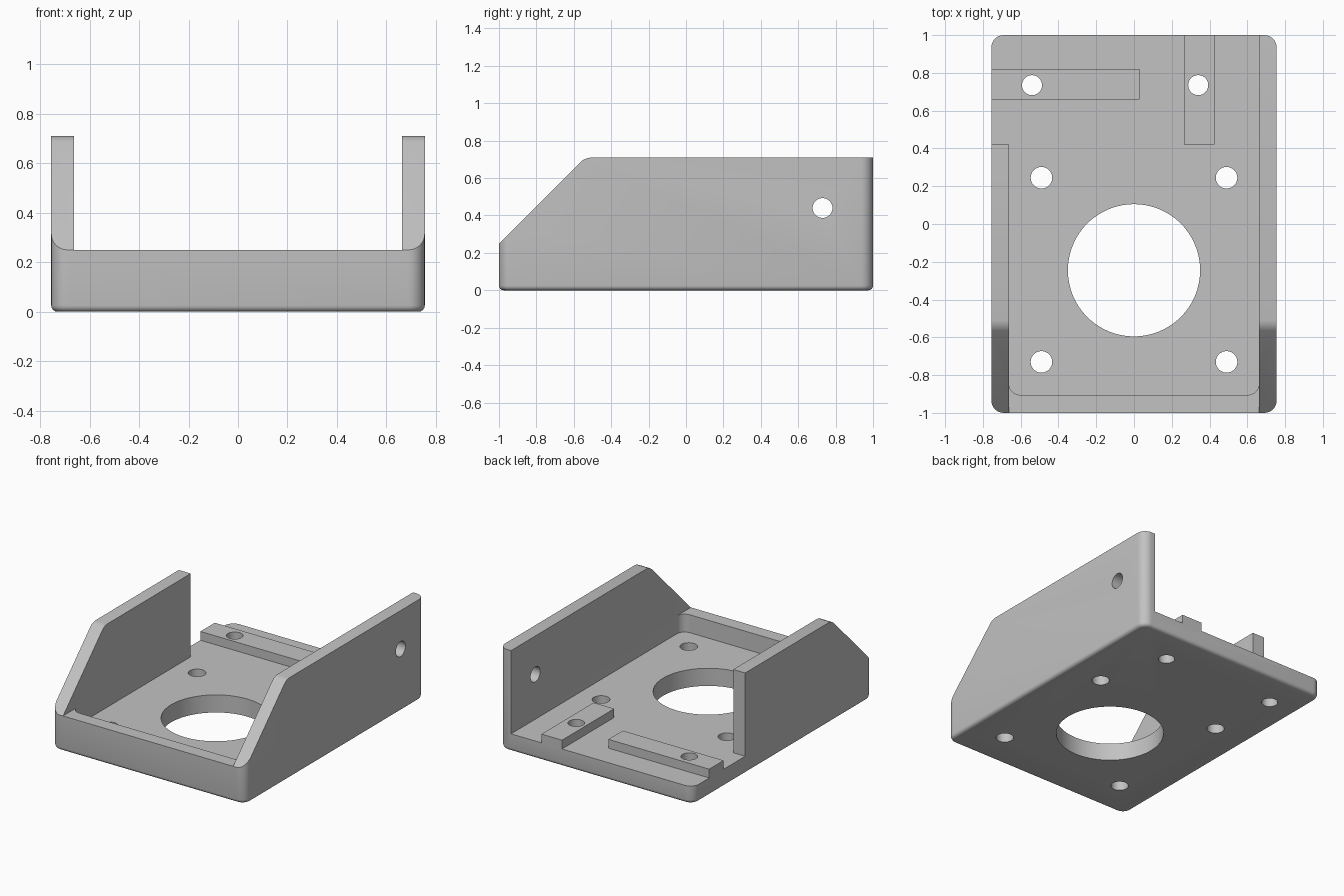
import bpy, bmesh, math
from mathutils import Vector

if "Cube" in bpy.data.objects:
    bpy.data.objects.remove(bpy.data.objects["Cube"])

# Main dimensions
W, L, H = 0.755, 1.0, 0.71      # half width, half length, wall height
INNER = 0.662                   # inner face of the side walls
FLOOR, LIP, BAR = 0.124, 0.25, 0.062

grey = bpy.data.materials.new("light grey plastic")
grey.use_nodes = True
colour = (0.54, 0.54, 0.54, 1)
grey.diffuse_color = colour
grey.node_tree.nodes["Principled BSDF"].inputs["Base Color"].default_value = colour


def finish(name, bm):
    bmesh.ops.recalc_face_normals(bm, faces=bm.faces)
    mesh = bpy.data.meshes.new(name)
    bm.to_mesh(mesh)
    bm.free()
    mesh.materials.append(grey)
    obj = bpy.data.objects.new(name, mesh)
    bpy.context.collection.objects.link(obj)
    return obj


def block(name, x, y, z, round_edge=None, radius=0.06, foot=0):
    """Box between ranges; chosen upright edges and the foot can be rounded."""
    bm = bmesh.new()
    bmesh.ops.create_cube(bm, size=1)
    for v in bm.verts:
        v.co = Vector([r[0] if c < 0 else r[1] for c, r in zip(v.co, (x, y, z))])
    if round_edge:
        upright = [e for e in bm.edges
                   if abs(e.verts[0].co.z - e.verts[1].co.z) > 1e-4 and round_edge(e.verts[0].co)]
        bmesh.ops.bevel(bm, geom=upright, offset=radius, segments=8, profile=0.5, affect='EDGES')
    if foot:
        rim = [e for e in bm.edges if all(v.co.z < z[0] + 1e-4 for v in e.verts)]
        bmesh.ops.bevel(bm, geom=rim, offset=foot, segments=4, profile=0.5, affect='EDGES')
    return finish(name, bm)


def drill(radius, centre, sideways=False):
    bpy.ops.mesh.primitive_cylinder_add(
        vertices=96 if radius > 0.1 else 40, radius=radius, depth=0.6, location=centre,
        rotation=(0, math.pi / 2 if sideways else 0, 0))
    return bpy.context.object


def prism(name, profile, half_width):
    """Profile in y and z, extruded along x."""
    bm = bmesh.new()
    face = bm.faces.new([bm.verts.new((-half_width, y, z)) for y, z in profile])
    out = bmesh.ops.extrude_face_region(bm, geom=[face])["geom"]
    bmesh.ops.translate(bm, vec=(2 * half_width, 0, 0),
                        verts=[g for g in out if isinstance(g, bmesh.types.BMVert)])
    return finish(name, bm)


def cut(obj, cutter):
    mod = obj.modifiers.new("cut", 'BOOLEAN')
    mod.operation, mod.solver, mod.object = 'DIFFERENCE', 'EXACT', cutter
    bpy.context.view_layer.objects.active = obj
    bpy.ops.object.modifier_apply(modifier=mod.name)
    bpy.data.objects.remove(cutter)


# Tray: rounded block, hollowed out, with sloping wall fronts
tray = block("tray", (-W, W), (-L, L), (0, H), lambda co: True, 0.065, 0.025)
cut(tray, block("cavity", (-INNER, INNER), (-0.905, 1.2), (FLOOR, 1),
                lambda co: co.y < 0))
cut(tray, block("lip_cut", (-INNER, INNER), (-1.2, -0.8), (LIP, 1)))
cut(tray, block("short_wall_cut", (-1, -INNER + 0.02), (0.42, 1.2), (FLOOR, 1)))
cut(tray, prism("slope_cut", [(-1.2, 0.05), (-0.565, 0.685), (-0.55, 0.697), (-0.53, 0.706),
                              (-0.51, H), (-0.5, 0.8), (-1.2, 0.8)], 1))

# Raised mounting bars on the floor
side_bar = block("side_mounting_bar", (-W, 0.03), (0.66, 0.82), (FLOOR, FLOOR + BAR))
back_bar = block("back_mounting_bar", (0.265, 0.425), (0.42, L), (FLOOR, FLOOR + BAR))

# Large opening, four corner screw holes, two bar holes, one wall hole
cut(tray, drill(0.35, (0, -0.245, 0.1)))
for x in (-0.49, 0.49):
    for y in (-0.73, 0.245):
        cut(tray, drill(0.057, (x, y, 0.1)))
for bar, x in ((side_bar, -0.54), (back_bar, 0.34)):
    for part in (tray, bar):
        cut(part, drill(0.053, (x, 0.735, 0.1)))
cut(tray, drill(0.053, (W, 0.73, 0.44), True))

# Smooth the rounded corners and bores, keep the edges crisp
bpy.ops.object.select_all(action='DESELECT')
for part in (tray, side_bar, back_bar):
    part.data.materials.clear()
    part.data.materials.append(grey)
    part.select_set(True)
bpy.context.view_layer.objects.active = tray
bpy.ops.object.shade_smooth_by_angle(angle=math.radians(30))
